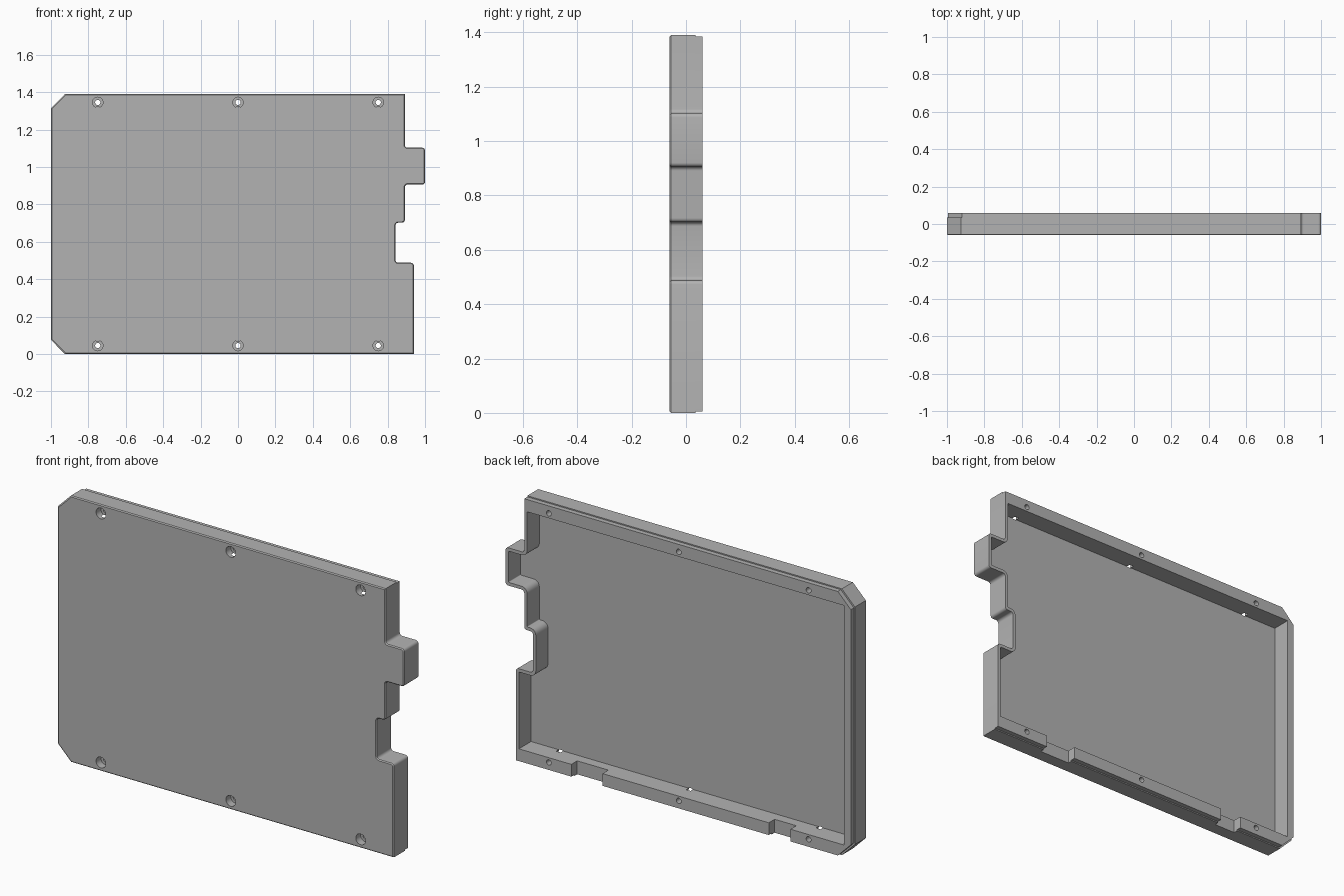
import bpy, bmesh
from math import sin, cos, pi
from mathutils import Vector

cube = bpy.data.objects.get("Cube")
if cube:
    bpy.data.objects.remove(cube, do_unlink=True)

HEIGHT, BACK, FRONT = 1.39, 0.06, -0.06
WALL, ROUND, CHAMFER = 0.017, 0.015, 0.075

grey = bpy.data.materials.new("mid grey")
grey.use_nodes = True
grey.diffuse_color = (0.45, 0.45, 0.45, 1)
grey.node_tree.nodes["Principled BSDF"].inputs["Base Color"].default_value = grey.diffuse_color

# Plate corners (x, z), counter-clockwise, before chamfers and rounding
corners = [Vector(p) for p in [
    (-1, 0), (0.94, 0), (0.94, 0.488), (0.842, 0.488), (0.842, 0.702), (0.892, 0.702),
    (0.892, 0.906), (1, 0.906), (1, 1.103), (0.892, 1.103), (0.892, HEIGHT), (-1, HEIGHT)]]
count = len(corners)
stepped = range(2, 10)              # corners along the stepped edge


def offset(bottom, right, top, left):
    """Move every edge of the plate inwards by the distance for its side."""
    dist = [bottom] + [right] * (count - 3) + [top, left]
    result = []
    for i, p in enumerate(corners):
        move = Vector((0, 0))
        for k in (i - 1, i):
            edge = (corners[(k + 1) % count] - corners[k]).normalized()
            move += Vector((-edge.y, edge.x)) * dist[k]
        result.append(p + move)
    return result


def outline(points, chamfer, inset=0.0):
    """Cut the left corners and round the stepped ones."""
    result = []
    for i, p in enumerate(points):
        a = (points[i - 1] - p).normalized()
        b = (points[(i + 1) % count] - p).normalized()
        if i in stepped:
            convex = a.x * b.y - a.y * b.x < 0
            size, seg = max(0.004, ROUND + (-inset if convex else inset)), 5
        elif i in (0, count - 1) and chamfer:
            size, seg = chamfer, 1
        else:
            result.append(p)
            continue
        for s in range(seg + 1):
            t = s / seg * pi / 2
            result.append(p + a * size * (1 - sin(t)) + b * size * (1 - cos(t)))
    return result


def finish(bm, name):
    bmesh.ops.recalc_face_normals(bm, faces=bm.faces)
    mesh = bpy.data.meshes.new(name)
    bm.to_mesh(mesh)
    bm.free()
    obj = bpy.data.objects.new(name, mesh)
    bpy.context.collection.objects.link(obj)
    mesh.materials.append(grey)
    return obj


def loft(bm, rings):
    """Skin rings given as (y, outline) and close both ends."""
    loops = [[bm.verts.new((p.x, y, p.y)) for p in pts] for y, pts in rings]
    for one, two in zip(loops, loops[1:]):
        for i in range(len(one)):
            j = (i + 1) % len(one)
            bm.faces.new((one[i], one[j], two[j], two[i]))
    bm.faces.new(loops[0])
    bm.faces.new(loops[-1])


def circle(x, z, radius, sides=24):
    return [Vector((x + radius * cos(2 * pi * i / sides), z + radius * sin(2 * pi * i / sides)))
            for i in range(sides)]


# Cover body: softened front edge and a stepped lip at the back
EDGE, LIP = 0.005, 0.006
full = outline(corners, CHAMFER)
front = outline(offset(EDGE, EDGE, EDGE, EDGE), CHAMFER, EDGE)
lip = outline(offset(LIP, 0, LIP, LIP), CHAMFER)
bm = bmesh.new()
loft(bm, [(FRONT, front), (FRONT + EDGE, full), (0.035, full), (0.035, lip), (BACK, lip)])
cover = finish(bm, "cover_tray")

# Hollow inside
bm = bmesh.new()
inner = outline(offset(0.07, WALL, 0.07, 0.045), 0, WALL)
loft(bm, [(-0.04, inner), (BACK + 0.02, inner)])
cavity = finish(bm, "cavity_cutter")

# Two gaps in the bottom rim
bm = bmesh.new()
for x0, x1 in ((0.44, 0.62), (-0.645, -0.52)):
    gap = [Vector(p) for p in ((x0, -0.02), (x1, -0.02), (x1, 0.08), (x0, 0.08))]
    loft(bm, [(0.012, gap), (BACK + 0.02, gap)])
gaps = finish(bm, "gap_cutter")

# Counterbored screw holes
bm = bmesh.new()
for z in (0.045, HEIGHT - 0.045):
    for x in (-0.75, 0, 0.75):
        wide, narrow = circle(x, z, 0.028), circle(x, z, 0.014)
        loft(bm, [(FRONT - 0.02, wide), (-0.02, wide), (-0.02, narrow), (BACK + 0.02, narrow)])
holes = finish(bm, "screw_hole_cutter")

bpy.context.view_layer.objects.active = cover
for cutter in (cavity, gaps, holes):
    mod = cover.modifiers.new(cutter.name, "BOOLEAN")
    mod.operation, mod.solver, mod.object = "DIFFERENCE", "EXACT", cutter
    bpy.ops.object.modifier_apply(modifier=mod.name)
    bpy.data.objects.remove(cutter, do_unlink=True)

bpy.ops.object.select_all(action="DESELECT")
cover.select_set(True)
bpy.ops.object.shade_smooth_by_angle(angle=pi / 6)
